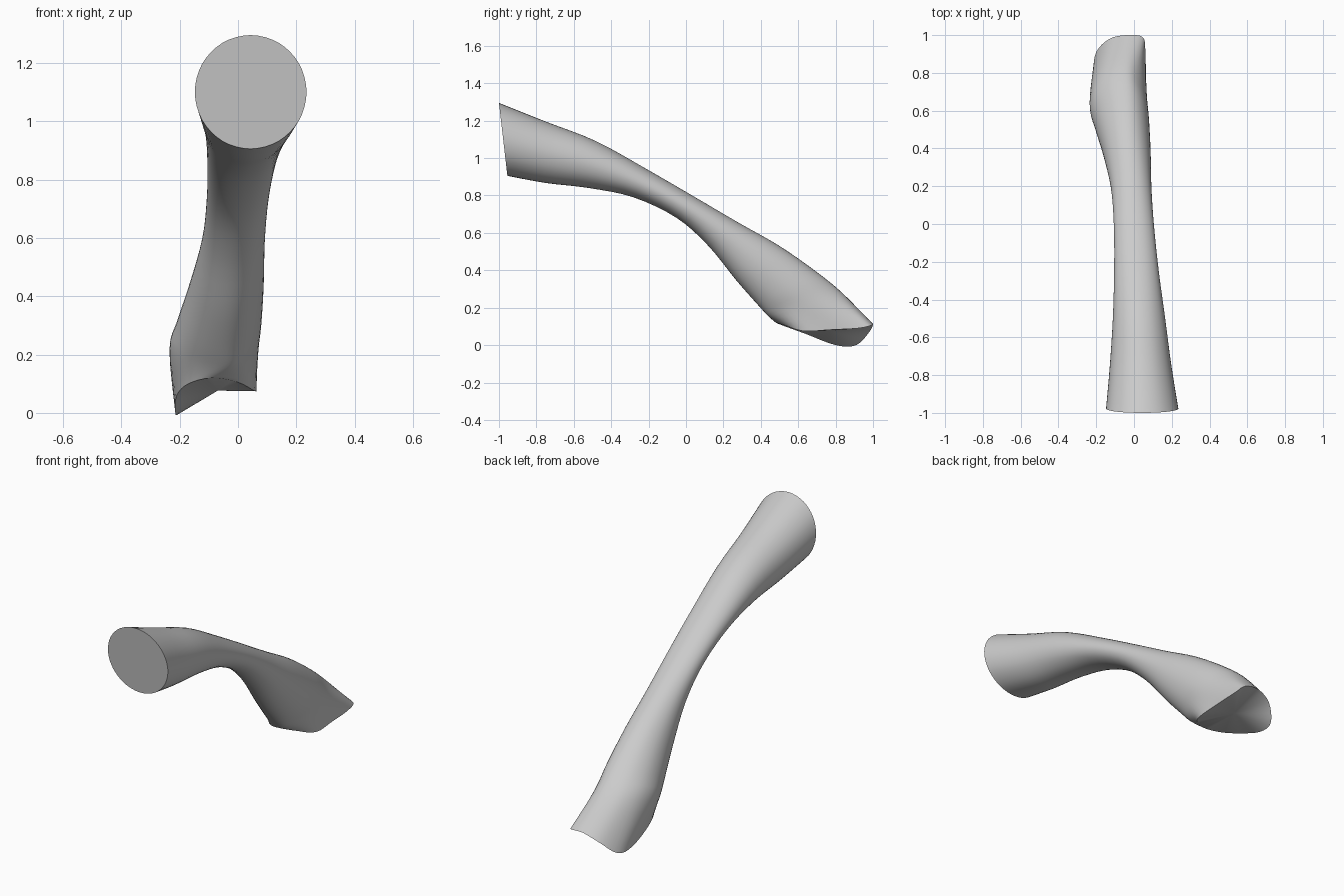
import bpy, bmesh, math
from mathutils import Vector

if "Cube" in bpy.data.objects:
    bpy.data.objects.remove(bpy.data.objects["Cube"])

N = 12          # control points around each section
FINE = 4        # subdivisions between control points


def catmull(p0, p1, p2, p3, t):
    return 0.5 * (2 * p1 + (p2 - p0) * t + (2 * p0 - 5 * p1 + 4 * p2 - p3) * t * t
                  + (3 * p1 - p0 - 3 * p2 + p3) * t ** 3)


# Sections: top y,z / bottom y,z / left x, right x / ridge x
sections = [
    (-1.00, 1.295, -0.955, 0.905, -0.148, 0.235, 0.043),
    (-0.75, 1.195, -0.75, 0.867, -0.128, 0.198, 0.035),
    (-0.48, 1.09, -0.52, 0.84, -0.112, 0.165, 0.025),
    (-0.20, 0.935, -0.28, 0.79, -0.105, 0.13, 0.012),
    (0.05, 0.79, -0.05, 0.68, -0.107, 0.105, 0.0),
    (0.28, 0.655, 0.12, 0.53, -0.123, 0.092, -0.015),
    (0.50, 0.53, 0.27, 0.345, -0.165, 0.088, -0.03),
    (0.70, 0.39, 0.38, 0.22, -0.21, 0.08, -0.04),
    (0.84, 0.275, 0.44, 0.155, -0.235, 0.07, -0.045),
]

# Slanted foot outline, starting at the ridge and going towards +x
foot = [(-0.04, 1.0, 0.11), (0.045, 0.99, 0.105), (0.06, 0.92, 0.09),
        (0.062, 0.77, 0.082), (0.058, 0.63, 0.075), (0.0, 0.53, 0.105),
        (-0.09, 0.48, 0.12), (-0.17, 0.53, 0.10), (-0.21, 0.64, 0.06),
        (-0.215, 0.80, 0.0), (-0.20, 0.91, 0.0), (-0.13, 0.98, 0.07)]


def section_ring(s):
    yt, zt, yb, zb, xl, xr, xc = s
    ring = []
    for k in range(N):
        a = math.tau * k / N
        sx, f = math.sin(a), (1 - math.cos(a)) / 2
        x = xc + sx * ((xr - xc) if sx > 0 else (xc - xl))
        ring.append(Vector((x, yt + (yb - yt) * f, zt + (zb - zt) * f)))
    return ring


def refine_closed(r):
    return [catmull(r[i - 1], r[i], r[(i + 1) % N], r[(i + 2) % N], j / FINE)
            for i in range(N) for j in range(FINE)]


def refine_length(rings):
    last = len(rings) - 1
    out = []
    for i in range(last):
        q = [rings[max(0, min(last, i + d))] for d in (-1, 0, 1, 2)]
        for j in range(FINE):
            out.append([catmull(*p, j / FINE) for p in zip(*q)])
    out.append(rings[-1])
    return out


rings = [section_ring(s) for s in sections] + [[Vector(p) for p in foot]]
rings = refine_length([refine_closed(r) for r in rings])

# Loft the curved handle body
bm = bmesh.new()
loops = [[bm.verts.new(p) for p in r] for r in rings]
M = len(loops[0])
for a, b in zip(loops, loops[1:]):
    for i in range(M):
        bm.faces.new((a[i], a[(i + 1) % M], b[(i + 1) % M], b[i]))

# Cap both ends
for loop in (loops[0], loops[-1]):
    centre = bm.verts.new(sum((v.co for v in loop), Vector()) / M)
    for i in range(M):
        bm.faces.new((loop[i], loop[(i + 1) % M], centre))
bmesh.ops.recalc_face_normals(bm, faces=bm.faces)

mesh = bpy.data.meshes.new("curved_handle")
bm.to_mesh(mesh)
bm.free()
handle = bpy.data.objects.new("curved_handle", mesh)
bpy.context.collection.objects.link(handle)

# Smooth body with crisp end rims
bpy.context.view_layer.objects.active = handle
handle.select_set(True)
bpy.ops.object.shade_smooth_by_angle(angle=math.radians(35))
